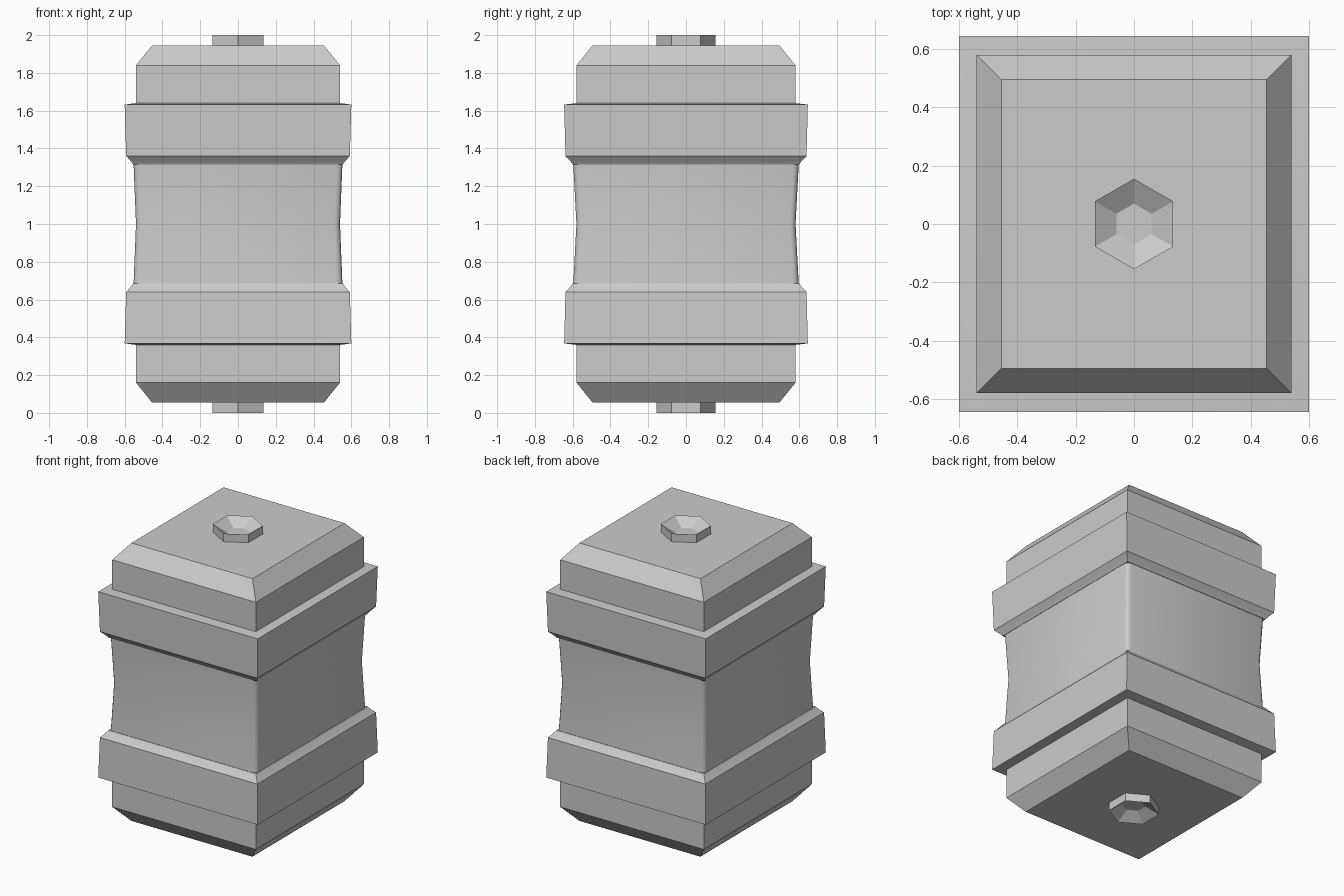
import bpy, bmesh, math

if "Cube" in bpy.data.objects:
    bpy.data.objects.remove(bpy.data.objects["Cube"])


def rounded_rect(hx, hy, r, seg=3):
    """Rectangle outline, corners rounded when r > 0."""
    if r == 0:
        return [(hx, hy), (-hx, hy), (-hx, -hy), (hx, -hy)]
    pts = []
    for i, (sx, sy) in enumerate([(1, 1), (-1, 1), (-1, -1), (1, -1)]):
        for k in range(seg + 1):
            a = math.pi / 2 * (i + k / seg)
            pts.append((sx * (hx - r) + r * math.cos(a),
                        sy * (hy - r) + r * math.sin(a)))
    return pts


def hexagon(r):
    """Hexagon outline with points facing front and back."""
    return [(r * math.cos(math.radians(30 + 60 * i)),
             r * math.sin(math.radians(30 + 60 * i))) for i in range(6)]


def loft(name, sections, flip=False):
    """Skin a closed solid through (outline, z); flip mirrors it about z = 1."""
    bm = bmesh.new()
    rings = [[bm.verts.new((x, y, 2 - z if flip else z)) for x, y in outline]
             for outline, z in sections]
    n = len(rings[0])
    for a, b in zip(rings, rings[1:]):
        for i in range(n):
            j = (i + 1) % n
            bm.faces.new((a[i], a[j], b[j], b[i]))
    bm.faces.new(rings[0][::-1])
    bm.faces.new(rings[-1])
    bmesh.ops.recalc_face_normals(bm, faces=bm.faces)
    mesh = bpy.data.meshes.new(name)
    bm.to_mesh(mesh)
    bm.free()
    obj = bpy.data.objects.new(name, mesh)
    bpy.context.collection.objects.link(obj)
    bpy.ops.object.select_all(action='DESELECT')
    obj.select_set(True)
    bpy.context.view_layer.objects.active = obj
    bpy.ops.object.shade_smooth_by_angle(angle=math.radians(32))
    return obj


def box_sections(rows, r=0):
    return [(rounded_rect(hx, hy, r), z) for hx, hy, z in rows]


# Waisted middle body with rounded upright corners
loft("middle_body", box_sections([(0.553, 0.597, 0.68), (0.54, 0.58, 1.0),
                                  (0.553, 0.597, 1.32)], r=0.03))

# Wide bands, with a chamfer towards the middle
band = box_sections([(0.555, 0.60, 1.315), (0.565, 0.61, 1.33),
                     (0.592, 0.638, 1.36), (0.60, 0.645, 1.632),
                     (0.54, 0.58, 1.64)])

# Chamfered end caps
cap = box_sections([(0.54, 0.58, 1.62), (0.54, 0.58, 1.84),
                    (0.455, 0.495, 1.945)])

# Hexagonal sockets with a funnel-shaped recess
socket = [(hexagon(0.155), 1.93), (hexagon(0.155), 2.0), (hexagon(0.07), 1.95)]

for end, flip in (("upper", False), ("lower", True)):
    loft(end + "_band", band, flip)
    loft(end + "_cap", cap, flip)
    loft(end + "_hex_socket", socket, flip)
